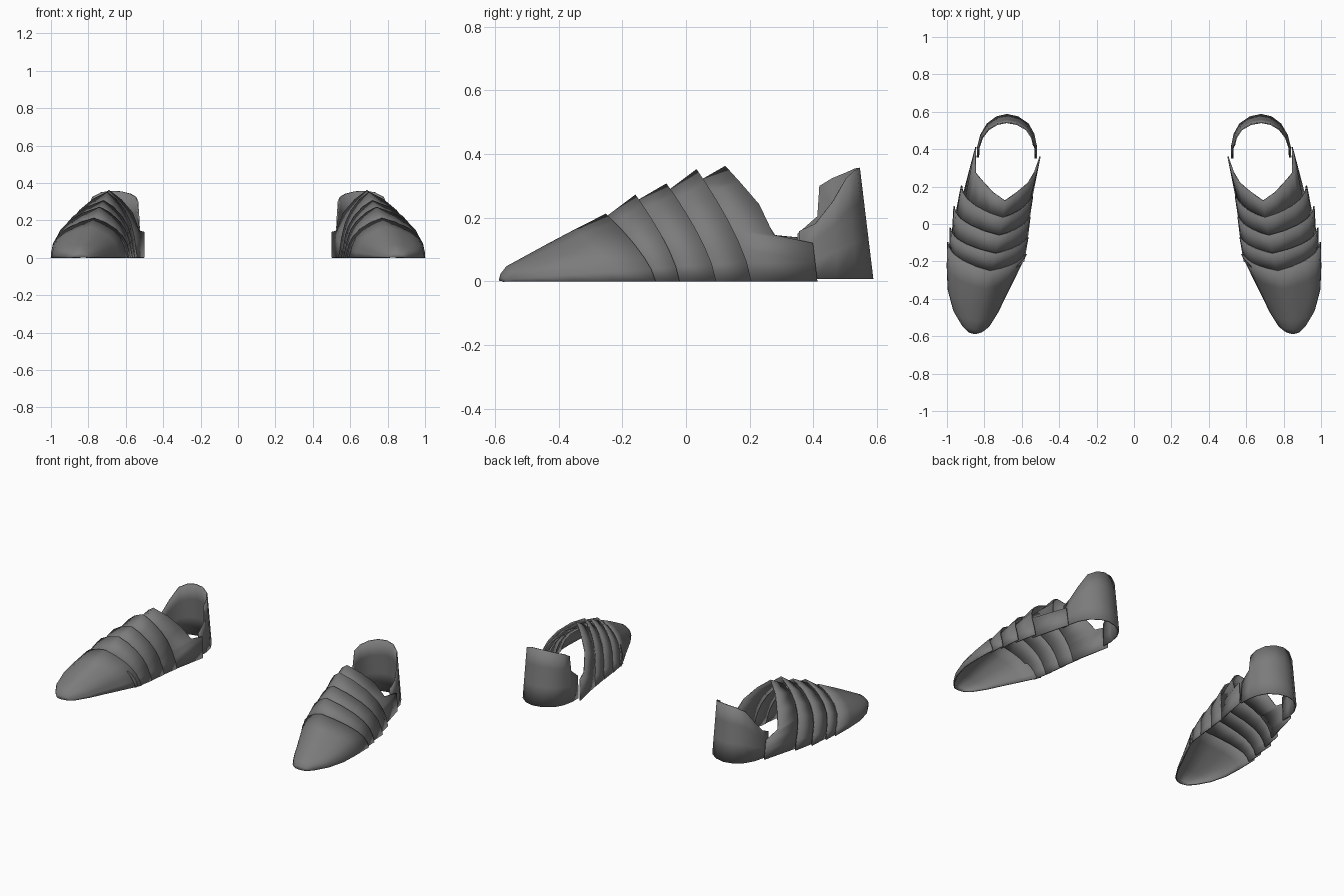
import bpy, bmesh

# Half cross-section of an arched plate: (sideways fraction, height fraction)
HALF = [(1, 0), (0.99, 0.18), (0.955, 0.36), (0.86, 0.54), (0.66, 0.72), (0.34, 0.89)]

# Dark grey steel
steel = bpy.data.materials.new("dark_steel")
steel.diffuse_color = (0.2, 0.2, 0.2, 1)


def arch(inner, apex, outer):
    """Ridged arch from the inner foot, over the apex, down to the outer foot."""
    ax, ay, az = apex

    def pt(foot, u, v):
        return (ax + (foot[0] - ax) * u, ay + (foot[1] - ay) * (1 - v ** 1.4), az * v)
    left = [pt(inner, u - 0.3 * v * (1 - v), v) for u, v in HALF]
    right = [pt(outer, u, v) for u, v in HALF]
    return left + [apex] + right[::-1]


def loft(name, rows, thickness=0.007):
    """Skin rows of points, thicken the sheet and mirror it to the other foot."""
    bm = bmesh.new()
    grid = [[bm.verts.new(p) for p in row] for row in rows]
    for a, b in zip(grid, grid[1:]):
        for i in range(len(a) - 1):
            bm.faces.new((a[i], a[i + 1], b[i + 1], b[i]))
    bmesh.ops.recalc_face_normals(bm, faces=bm.faces)
    mesh = bpy.data.meshes.new(name)
    bm.to_mesh(mesh)
    bm.free()
    mesh.materials.append(steel)
    ob = bpy.data.objects.new(name, mesh)
    bpy.context.collection.objects.link(ob)
    sol = ob.modifiers.new("thickness", 'SOLIDIFY')
    sol.thickness = thickness
    sol.offset = 0
    mir = ob.modifiers.new("other_foot", 'MIRROR')
    mir.use_mirror_merge = False
    bpy.ops.object.select_all(action='DESELECT')
    ob.select_set(True)
    bpy.context.view_layer.objects.active = ob
    bpy.ops.object.shade_smooth_by_angle(angle=0.75)
    return ob


# Toe cap, closed tip to rear edge
loft("toe_cap", [
    arch((0.81, -0.572), (0.85, -0.585, 0.002), (0.885, -0.572)),
    arch((0.80, -0.566), (0.85, -0.58, 0.022), (0.895, -0.562)),
    arch((0.775, -0.545), (0.847, -0.562, 0.045), (0.92, -0.535)),
    arch((0.728, -0.47), (0.838, -0.52, 0.068), (0.965, -0.455)),
    arch((0.68, -0.37), (0.815, -0.43, 0.117), (0.993, -0.35)),
    arch((0.63, -0.27), (0.795, -0.345, 0.162), (0.998, -0.23)),
    arch((0.576, -0.16), (0.77, -0.25, 0.21), (0.996, -0.095)),
])

# Overlapping foot plates: tucked front arch, flared rear arch
plates = [
    [((0.59, -0.20), (0.77, -0.27, 0.185), (0.985, -0.13)),
     ((0.567, -0.07), (0.74, -0.157, 0.27), (0.982, -0.02))],
    [((0.575, -0.11), (0.745, -0.18, 0.235), (0.97, -0.05)),
     ((0.556, 0.04), (0.72, -0.06, 0.305), (0.962, 0.095))],
    [((0.565, 0.0), (0.725, -0.085, 0.26), (0.95, 0.06)),
     ((0.542, 0.15), (0.70, 0.035, 0.35), (0.922, 0.205))],
]
for n, (front, rear) in enumerate(plates, 1):
    loft(f"foot_plate_{n}", [arch(*front), arch(*rear)])

# Ankle plate with low side wings reaching back to the heel
ankle_rear = [
    (0.503, 0.36, 0), (0.503, 0.36, 0.06), (0.504, 0.355, 0.138),
    (0.53, 0.28, 0.145), (0.565, 0.22, 0.24), (0.625, 0.17, 0.31),
    (0.69, 0.125, 0.36),
    (0.755, 0.17, 0.31), (0.81, 0.23, 0.24), (0.848, 0.275, 0.145),
    (0.848, 0.398, 0.12), (0.847, 0.405, 0.06), (0.845, 0.412, 0)]
loft("ankle_plate", [arch((0.553, 0.11), (0.705, 0.02, 0.30), (0.91, 0.165)), ankle_rear])

# Heel guard: U-shaped wall, higher on the inner side, leaning inwards at the top
heel = [
    (0.838, 0.355, 0.158), (0.836, 0.41, 0.182), (0.82, 0.475, 0.25),
    (0.785, 0.535, 0.325), (0.735, 0.573, 0.35), (0.68, 0.586, 0.357),
    (0.62, 0.573, 0.355), (0.565, 0.535, 0.342), (0.535, 0.48, 0.325),
    (0.525, 0.428, 0.30), (0.522, 0.418, 0.205), (0.522, 0.35, 0.15)]
rows = []
for t in (0, 0.35, 0.7, 1):
    row = []
    for x, y, top in heel:
        z = 0.008 + (top - 0.008) * t
        lean = z / 0.357
        row.append((x + (0.68 - x) * 0.09 * lean, y - max(0, y - 0.38) * 0.21 * lean, z))
    rows.append(row)
loft("heel_guard", rows)
